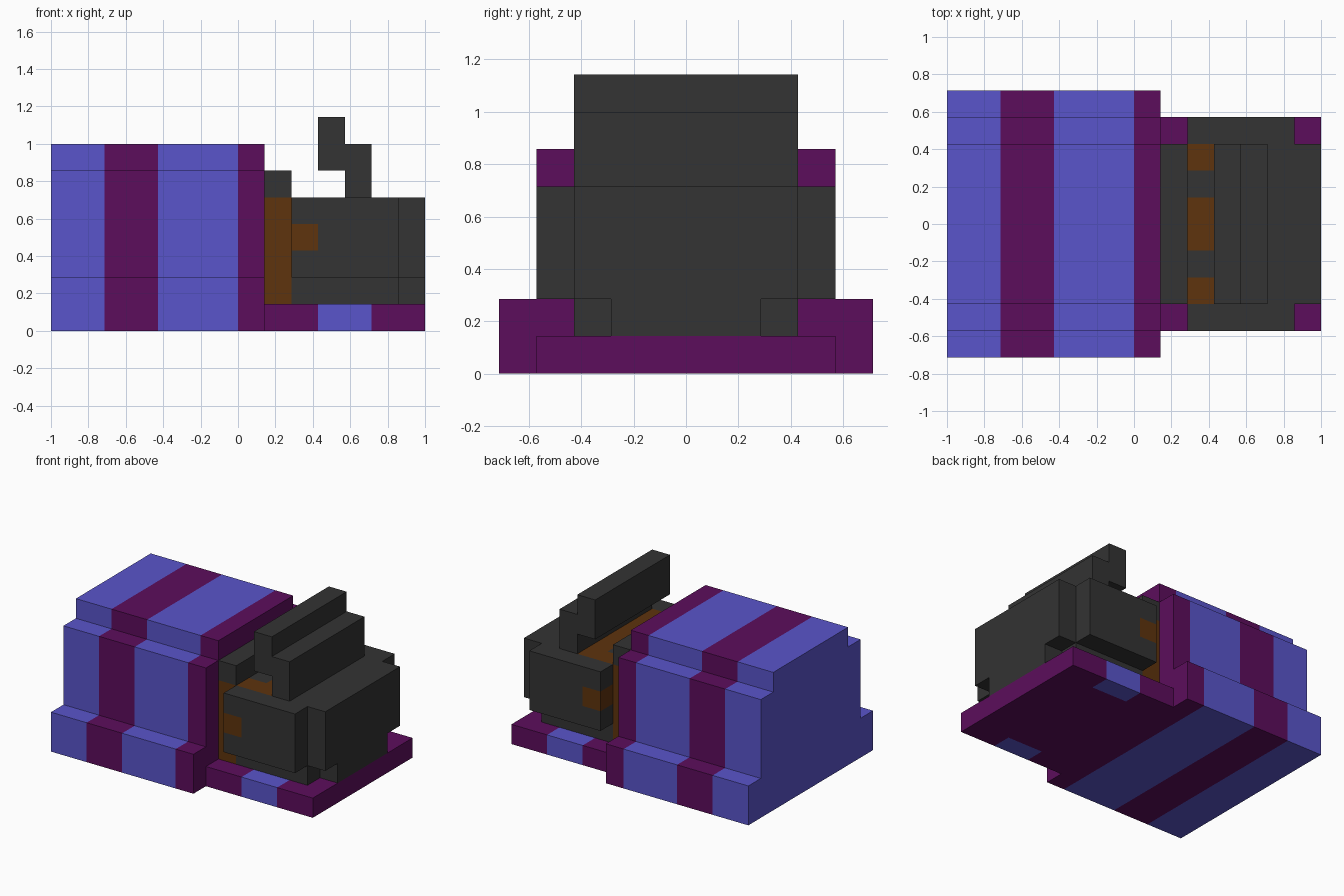
import bpy
import bmesh
from mathutils import Vector

cube = bpy.data.objects.get("Cube")
if cube:
    bpy.data.objects.remove(cube, do_unlink=True)

U = 1 / 7                          # one block
ORIGIN = Vector((-7, -5, 0))       # block grid corner, in blocks
BLUE, PURPLE, DARK, BROWN = range(4)


def make_material(name, color):
    mat = bpy.data.materials.new(name)
    mat.use_nodes = True
    mat.diffuse_color = (*color, 1)
    mat.node_tree.nodes["Principled BSDF"].inputs["Base Color"].default_value = (*color, 1)
    return mat


MATERIALS = [
    make_material("violet_blue", (0.102, 0.091, 0.597)),
    make_material("deep_purple", (0.107, 0.004, 0.107)),
    make_material("charcoal", (0.033, 0.033, 0.033)),
    make_material("brown", (0.112, 0.033, 0.004)),
]


def finish(name, bm, rule):
    """Colour faces by rule(center, normal) in block units and make the object."""
    bmesh.ops.recalc_face_normals(bm, faces=bm.faces)
    bm.normal_update()
    for f in bm.faces:
        f.material_index = rule(f.calc_center_median(), f.normal)
    for v in bm.verts:
        v.co = (v.co + ORIGIN) * U
    mesh = bpy.data.meshes.new(name)
    bm.to_mesh(mesh)
    bm.free()
    for mat in MATERIALS:
        mesh.materials.append(mat)
    obj = bpy.data.objects.new(name, mesh)
    bpy.context.collection.objects.link(obj)
    return obj


def block(name, low, high, rule, cuts=((), (), ())):
    """Box between two grid corners, its faces split at the cut positions."""
    bm = bmesh.new()
    bmesh.ops.create_cube(bm, size=1)
    low, high = Vector(low), Vector(high)
    for v in bm.verts:
        v.co = (low + high) / 2 + v.co * (high - low)
    for axis, places in enumerate(cuts):
        normal = Vector([float(a == axis) for a in range(3)])
        for p in places:
            bmesh.ops.bisect_plane(bm, geom=bm.verts[:] + bm.edges[:] + bm.faces[:],
                                   plane_co=normal * p, plane_no=normal)
    return finish(name, bm, rule)


def extrude(name, profile, stations, place, rule):
    """Closed profile swept through the stations; place(p, s) gives the point."""
    bm = bmesh.new()
    rings = [[bm.verts.new(place(p, s)) for p in profile] for s in stations]
    n = len(profile)
    for a, b in zip(rings, rings[1:]):
        for i in range(n):
            j = (i + 1) % n
            bm.faces.new((a[i], a[j], b[j], b[i]))
    bm.faces.new(rings[0])
    bm.faces.new(rings[-1])
    return finish(name, bm, rule)


def dark(c, n):
    return DARK


# Striped body with stepped sides
half = [(10, 0), (10, 2), (9, 2), (9, 6), (8, 6), (8, 7)]
stepped = half + [(10 - y, z) for y, z in reversed(half)]
extrude("striped_body", stepped, (0, 2, 4, 7, 8), lambda p, s: (s, *p),
        lambda c, n: PURPLE if 2 < c.x < 4 or c.x > 7 else BLUE)

# Base plate with a blue block in each long edge
block("base_plate", (8, 1, 0), (14, 9, 1),
      lambda c, n: BLUE if 10 < c.x < 12 and abs(c.y - 5) > 3 else PURPLE,
      ((10, 12), (2, 8), ()))

# Collar between body and head
block("collar", (8, 2, 1), (9, 8, 6),
      lambda c, n: DARK if c.z > 5 else BROWN, ((), (), (5,)))


# Head with brown marks on its top and cheeks
def head_color(c, n):
    off = abs(c.y - 5)
    if n.z > 0.5 and off < 3:
        if 10 < c.x < 11 or (c.x < 10 and not 1 < off < 2):
            return BROWN
    if abs(n.z) < 0.5 and c.x < 10 and off > 3 and 3 < c.z < 4:
        return BROWN
    return DARK


block("head", (9, 1, 2), (13, 9, 5), head_color,
      ((10, 11), (2, 3, 4, 6, 7, 8), (3, 4)))
block("head_underside", (9, 2, 1), (13, 8, 2), dark)
block("snout", (13, 2, 2), (14, 8, 5), dark)
block("chin", (13, 3, 1), (14, 7, 2), dark)

# Stepped crest on top of the head
crest = [(10, 6), (11, 6), (11, 5), (12, 5), (12, 7), (11, 7), (11, 8), (10, 8)]
extrude("crest", crest, (2, 8), lambda p, s: (p[0], s, p[1]), dark)
